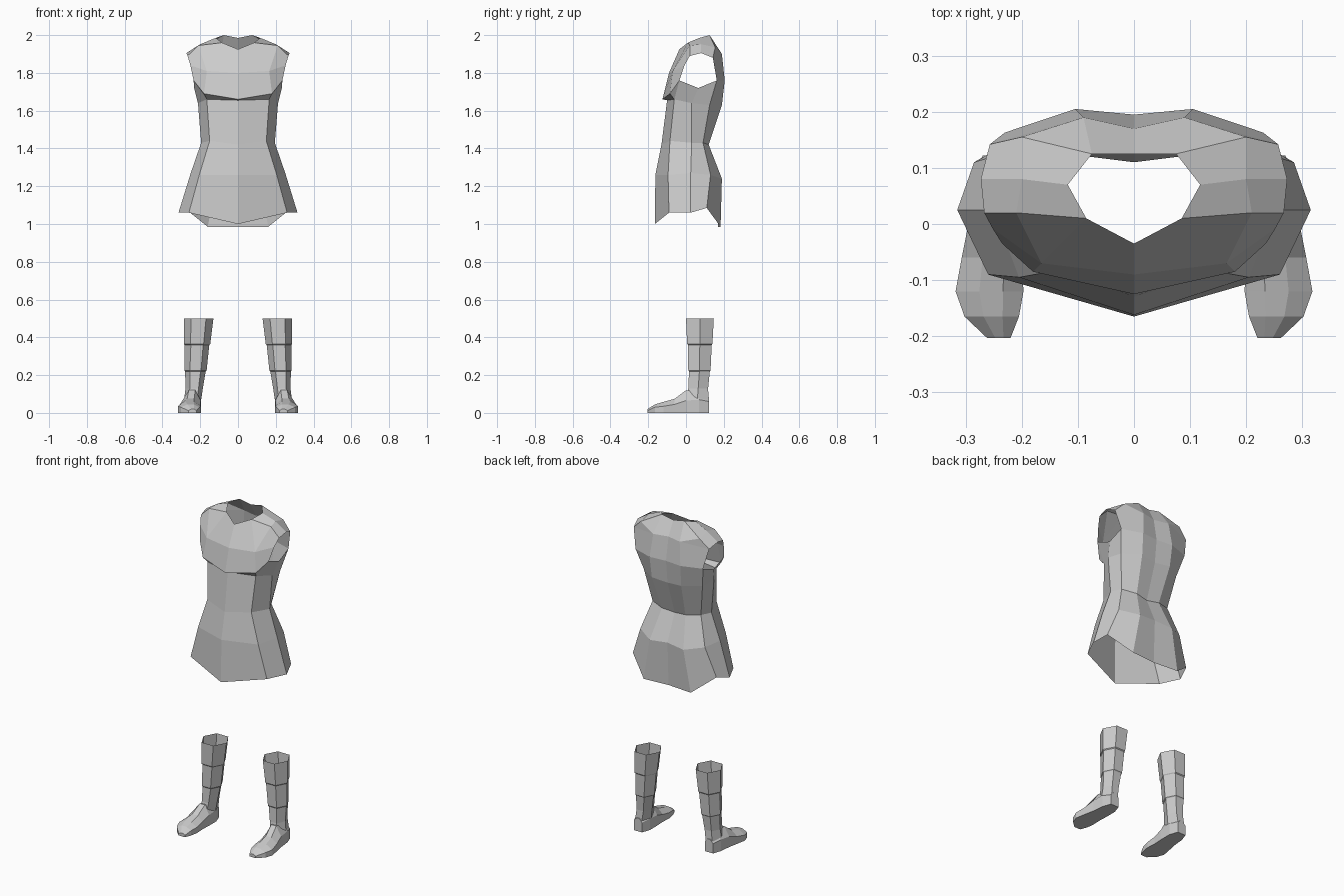
import bpy, bmesh, math

if "Cube" in bpy.data.objects:
    bpy.data.objects.remove(bpy.data.objects["Cube"])

grey = bpy.data.materials.new("grey")
grey.diffuse_color = (0.6, 0.6, 0.6, 1)
grey.use_nodes = True
grey.node_tree.nodes["Principled BSDF"].inputs["Base Color"].default_value = grey.diffuse_color


def finish(name, bm, flip_ref=None):
    """Turn a half model into a mirrored, flat shaded object."""
    bmesh.ops.recalc_face_normals(bm, faces=bm.faces[:])
    me = bpy.data.meshes.new(name)
    bm.to_mesh(me)
    bm.free()
    me.materials.append(grey)
    ob = bpy.data.objects.new(name, me)
    bpy.context.collection.objects.link(ob)
    mod = ob.modifiers.new("mirror", 'MIRROR')
    mod.use_clip = True
    mod.merge_threshold = 0.0005
    return ob


def loft(bm, rings, closed=True):
    """Bridge successive rings of points with quads."""
    vs = [[bm.verts.new(p) for p in r] for r in rings]
    for a, b in zip(vs, vs[1:]):
        n = len(a)
        for i in range(n if closed else n - 1):
            j = (i + 1) % n
            bm.faces.new((a[i], a[j], b[j], b[i]))
    return vs


# Tunic body: half rings from front centre round the side to back centre
bm = bmesh.new()
body = loft(bm, [
    [(0, -.165, 1.0), (.26, -.09, 1.06), (.315, .025, 1.06), (.285, .11, 1.085), (.16, .183, .985), (0, .17, .985)],
    [(0, -.162, 1.26), (.205, -.095, 1.26), (.25, .025, 1.27), (.22, .13, 1.26), (.115, .19, 1.24), (0, .18, 1.25)],
    [(0, -.13, 1.42), (.15, -.085, 1.44), (.195, .03, 1.43), (.165, .09, 1.43), (.08, .12, 1.42), (0, .11, 1.41)],
    [(0, -.10, 1.655), (.165, -.062, 1.66), (.212, .03, 1.64), (.20, .125, 1.63), (.10, .19, 1.63), (0, .18, 1.62)],
], closed=False)
f0, f1, s1, s2, b1, b0 = body[-1]
v = bm.verts.new
# Bust and chest
bust0, bust1, arm_f = v((0, -.125, 1.66)), v((.18, -.085, 1.69)), v((.235, -.035, 1.76))
chest0, chest1, chest2 = v((0, -.09, 1.80)), v((.165, -.07, 1.81)), v((.252, -.008, 1.84))
# Neckline from front to back
n0, n1, n2, n3, n4 = [v(p) for p in ((0, -.035, 1.925), (.085, .01, 1.96), (.118, .07, 1.985),
                                     (.075, .125, 2.0), (0, .125, 1.985))]
# Shoulder middle line and outer armhole line
m1, m2, m3 = v((.21, .02, 1.945)), v((.20, .08, 1.952)), v((.20, .155, 1.935))
a1, a2, a3 = v((.267, .02, 1.89)), v((.273, .08, 1.905)), v((.257, .142, 1.88))
# Upper back and underarm
bu0, bu1 = v((0, .17, 1.90)), v((.09, .19, 1.90))
bm0, bm1, arm_b = v((0, .195, 1.76)), v((.105, .205, 1.76)), v((.23, .163, 1.76))
under = v((.232, .065, 1.72))
for f in [(f0, f1, bust1, bust0), (f1, arm_f, bust1), (f1, s1, under, arm_f),
          (s1, s2, arm_b, under), (s2, b1, bm1, arm_b), (b1, b0, bm0, bm1),
          (bust0, bust1, chest1, chest0), (bust1, arm_f, chest2, chest1),
          (chest0, chest1, n1, n0), (chest1, m1, n1), (chest1, chest2, a1, m1),
          (n1, m1, m2, n2), (m1, a1, a2, m2), (n2, m2, m3, n3), (m2, a2, a3, m3),
          (n3, m3, bu1), (n4, n3, bu1, bu0), (m3, a3, bu1),
          (bu1, a3, arm_b, bm1), (bu0, bu1, bm1, bm0)]:
    bm.faces.new(f)
finish("tunic", bm)

# Boot shafts: six sided rings (z, x min, x max, y min, y max) with small overlapping bands
bm = bmesh.new()
shaft = [(.50, .130, .287, .000, .147), (.365, .147, .287, .006, .140), (.36, .152, .282, .010, .136),
         (.225, .166, .284, .012, .130), (.22, .171, .280, .016, .126), (.13, .186, .278, .012, .117),
         (.07, .195, .285, .000, .120)]
rings = []
for z, x0, x1, y0, y1 in shaft:
    pts = []
    for k in range(6):
        a = math.radians(60 * k)
        pts.append(((x0 + x1) / 2 + (x1 - x0) / 2 * math.cos(a),
                    (y0 + y1) / 2 + (y1 - y0) / 2 * math.sin(a) / math.sin(math.pi / 3), z))
    rings.append(pts)
loft(bm, rings)
finish("boot_shafts", bm)

# Feet: sections from heel to toe (y, x min, x max, side height, top height)
bm = bmesh.new()
rings = []
for y, x0, x1, zs, zt in [(.122, .215, .270, .06, .08), (.07, .197, .288, .07, .11),
                          (.00, .197, .295, .065, .12), (-.06, .200, .307, .045, .075),
                          (-.12, .197, .318, .035, .058), (-.165, .205, .302, .03, .045),
                          (-.203, .220, .262, .012, .02)]:
    w = x1 - x0
    rings.append([(x0, y, 0), (x0, y, zs), (x0 + .3 * w, y, zt),
                  (x0 + .65 * w, y, zt), (x1, y, zs), (x1, y, 0)])
vs = loft(bm, rings)
bm.faces.new(vs[0])
bm.faces.new(vs[-1])
finish("boot_feet", bm)
